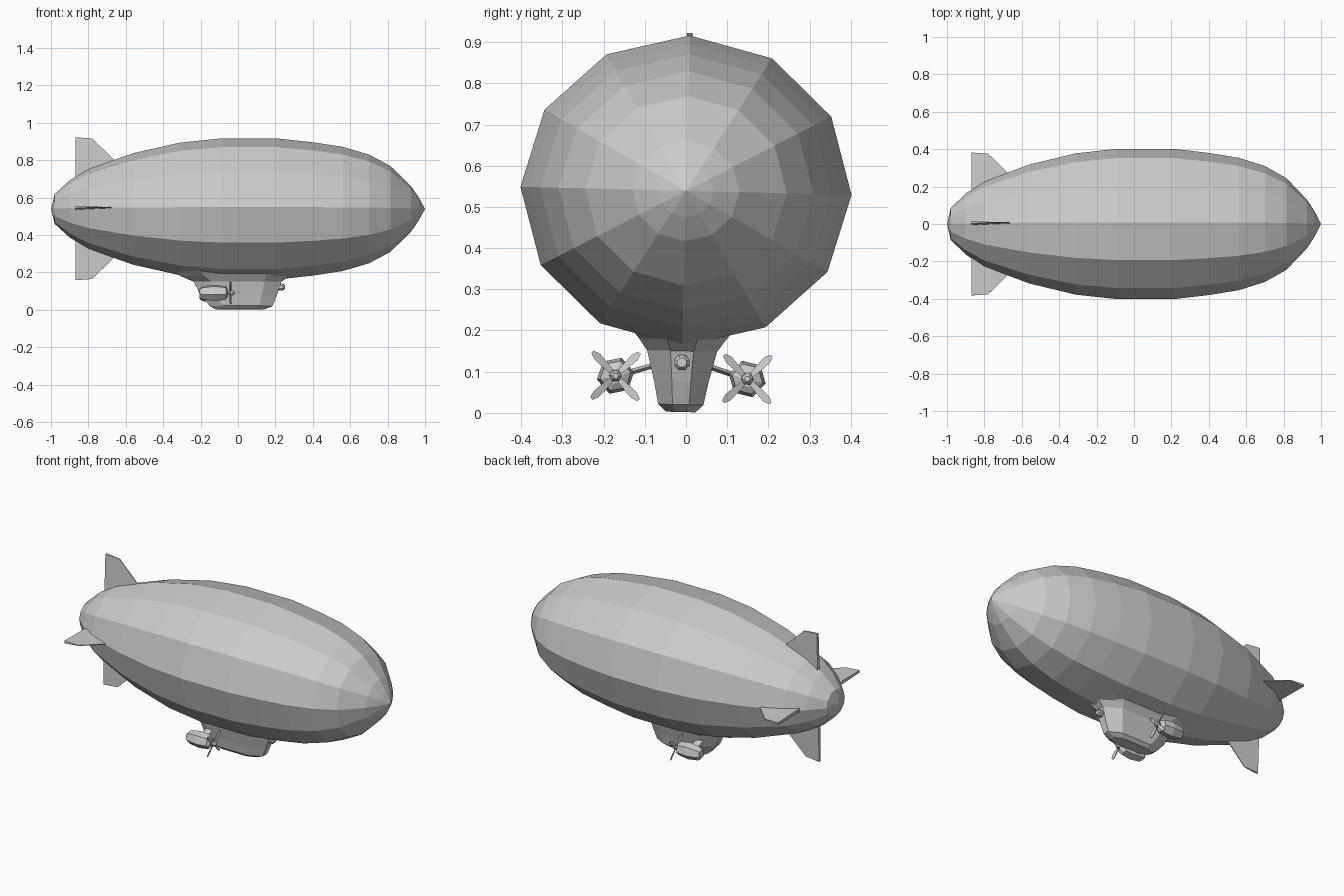
import bpy, bmesh
from math import sin, cos, radians, pi
from mathutils import Matrix, Vector

if "Cube" in bpy.data.objects:
    bpy.data.objects.remove(bpy.data.objects["Cube"])

AXIS_Z = 0.54
# the whole craft is rolled very slightly about its long axis
ROLL = (Matrix.Translation((0, 0, AXIS_Z)) @ Matrix.Rotation(radians(-1.4), 4, 'X')
        @ Matrix.Translation((0, 0, -AXIS_Z)))


def loft(name, rings, xf=Matrix()):
    """Skin equal-length rings of points, cap both ends."""
    bm = bmesh.new()
    loops = [[bm.verts.new(p) for p in r] for r in rings]
    n = len(loops[0])
    for a, b in zip(loops, loops[1:]):
        for i in range(n):
            j = (i + 1) % n
            bm.faces.new((a[i], a[j], b[j], b[i]))
    bm.faces.new(loops[0])
    bm.faces.new(loops[-1])
    bmesh.ops.remove_doubles(bm, verts=bm.verts, dist=1e-5)
    bmesh.ops.dissolve_degenerate(bm, edges=bm.edges, dist=1e-6)
    bmesh.ops.recalc_face_normals(bm, faces=bm.faces)
    bm.transform(ROLL @ xf)
    me = bpy.data.meshes.new(name)
    bm.to_mesh(me)
    bm.free()
    ob = bpy.data.objects.new(name, me)
    bpy.context.collection.objects.link(ob)
    return ob


def turned(name, profile, sides, center=(0, 0, 0), zscale=1.0, phase=0.0):
    """Faceted body of revolution along x from (x, radius) pairs."""
    cx, cy, cz = center
    angs = [2 * pi * i / sides + phase for i in range(sides)]
    return loft(name, [[(cx + x, cy + r * cos(a), cz + r * zscale * sin(a)) for a in angs]
                       for x, r in profile])


# gas envelope
turned("envelope", [(-1, 0), (-0.98, 0.085), (-0.90, 0.163), (-0.80, 0.228), (-0.56, 0.318),
                    (-0.31, 0.378), (-0.09, 0.402), (0.21, 0.402), (0.40, 0.380),
                    (0.56, 0.354), (0.70, 0.310), (0.815, 0.245), (0.925, 0.130),
                    (0.965, 0.068), (1, 0)], 12, (0, 0, AXIS_Z - 0.001), 0.938)

# four wedge tail fins
fin = [(-0.87, 0.14), (-0.64, 0.24), (-0.78, 0.376), (-0.87, 0.382)]
half = [0.011, 0.003, 0.002, 0.007]
for k, side in enumerate(("left", "top", "right", "bottom")):
    xf = Matrix.Translation((0, 0, AXIS_Z)) @ Matrix.Rotation(k * pi / 2, 4, 'X')
    loft("fin_" + side, [[(x, -r, s * t) for (x, r), t in zip(fin, half)] for s in (-1, 1)], xf)

# gondola: chamfered plan outlines stacked in height
plans = [  # z, back x, front x, half width, end half width, chamfer length
    (0.002, -0.12, 0.14, 0.036, 0.016, 0.05),
    (0.020, -0.15, 0.185, 0.055, 0.020, 0.07),
    (0.075, -0.20, 0.207, 0.066, 0.023, 0.08),
    (0.150, -0.235, 0.232, 0.085, 0.028, 0.09),
    (0.178, -0.30, 0.27, 0.105, 0.036, 0.12),
    (0.210, -0.36, 0.33, 0.130, 0.045, 0.15)]
loft("gondola", [[(b, -e, z), (b + c, -w, z), (f - c, -w, z), (f, -e, z),
                  (f, e, z), (f - c, w, z), (b + c, w, z), (b, e, z)]
                 for z, b, f, w, e, c in plans])

# headlamp on the gondola nose
turned("headlamp", [(-0.03, 0.014), (-0.012, 0.020), (0.012, 0.020), (0.022, 0.012)],
       8, (0.228, 0, 0.122), 1.0, pi / 8)

# engines, struts and propellers on both sides
for s, side in ((-1, "left"), (1, "right")):
    c = Vector((-0.04, s * 0.16, 0.086))
    turned("engine_" + side, [(-0.165, 0.026), (-0.15, 0.037), (-0.085, 0.046),
                              (-0.025, 0.038), (-0.015, 0.020)], 6, c, 1.0, 0.3 * s + pi / 6)
    turned("spinner_" + side, [(-0.03, 0.010), (-0.010, 0.010), (-0.008, 0.016),
                               (0.012, 0.015), (0.021, 0.007)], 6, c)
    loft("strut_" + side, [[(-0.13 + dx, s * y, z + dz) for dx, dz in
                            ((-0.022, 0), (0, 0.007), (0.022, 0), (0, -0.007))]
                           for y, z in ((0.13, 0.094), (0.06, 0.116))])
    for k in range(4):
        xf = Matrix.Translation(c) @ Matrix.Rotation(pi / 4 + k * pi / 2, 4, 'X')
        loft("blade_%s_%d" % (side, k + 1),
             [[(-0.3 * w - 0.002, -w, r), (-0.3 * w + 0.002, -w, r),
               (0.3 * w + 0.002, w, r), (0.3 * w - 0.002, w, r)]
              for r, w in ((0.008, 0.005), (0.035, 0.008), (0.065, 0.0095), (0.081, 0.004))], xf)
